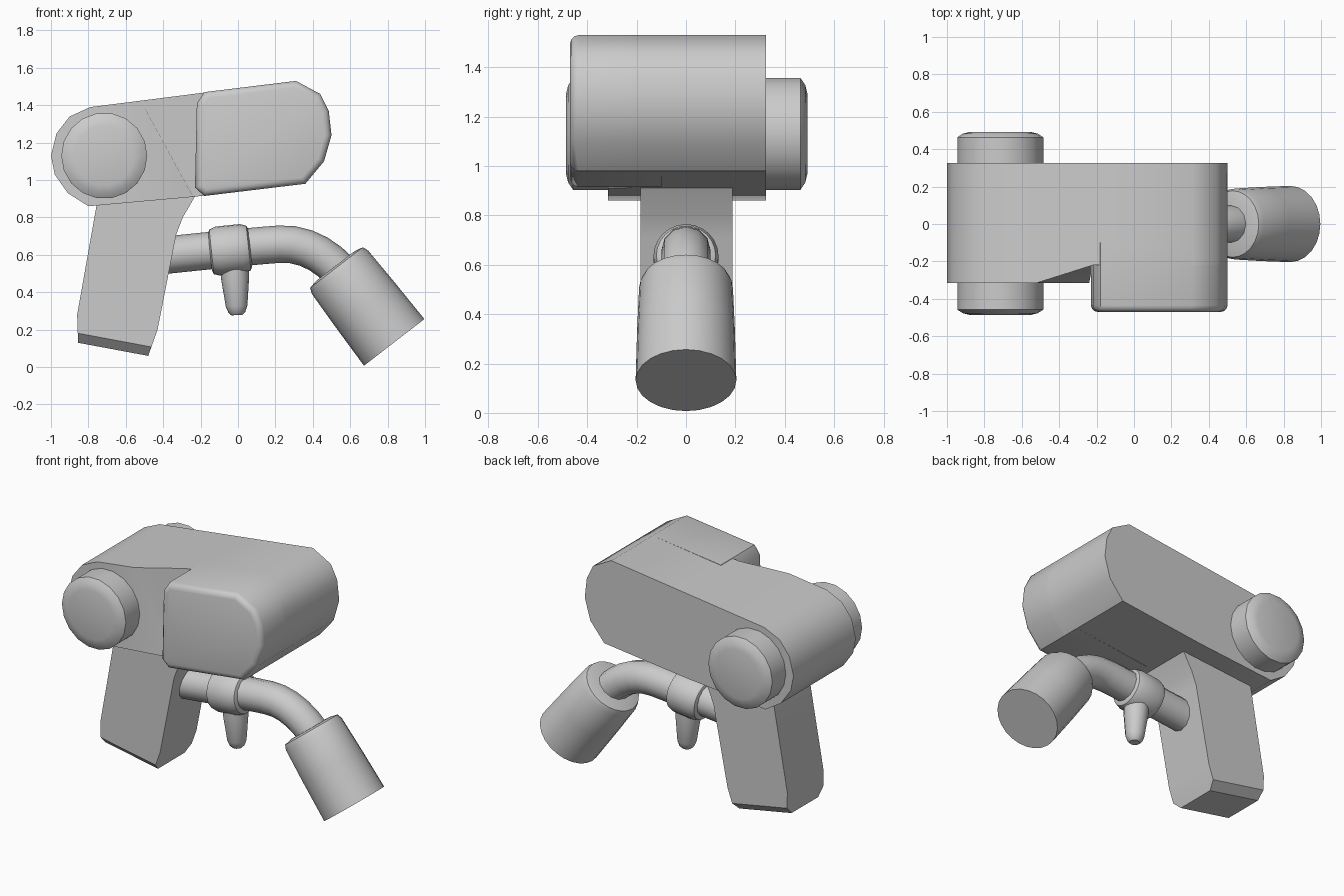
import bpy, bmesh, math
from mathutils import Vector

if "Cube" in bpy.data.objects:
    bpy.data.objects.remove(bpy.data.objects["Cube"])

grey = bpy.data.materials.new("plain grey")
grey.use_nodes = True
grey.diffuse_color = (0.6, 0.6, 0.6, 1)
grey.node_tree.nodes["Principled BSDF"].inputs["Base Color"].default_value = (0.6, 0.6, 0.6, 1)


def finish(name, bm, angle=40):
    bmesh.ops.recalc_face_normals(bm, faces=bm.faces[:])
    mesh = bpy.data.meshes.new(name)
    bm.to_mesh(mesh)
    bm.free()
    mesh.materials.append(grey)
    obj = bpy.data.objects.new(name, mesh)
    bpy.context.collection.objects.link(obj)
    bpy.ops.object.select_all(action='DESELECT')
    obj.select_set(True)
    bpy.context.view_layer.objects.active = obj
    bpy.ops.object.shade_smooth_by_angle(angle=math.radians(angle))
    return obj


def prism(profile, y0, y1):
    """Side profile (x, z) extruded along y."""
    bm = bmesh.new()
    face = bm.faces.new([bm.verts.new((x, y0, z)) for x, z in profile])
    new = bmesh.ops.extrude_face_region(bm, geom=[face])["geom"]
    verts = [v for v in new if isinstance(v, bmesh.types.BMVert)]
    bmesh.ops.translate(bm, verts=verts, vec=(0, y1 - y0, 0))
    return bm


def bevel(bm, test, width, segments=1):
    edges = [e for e in bm.edges if test(*(v.co for v in e.verts))]
    bmesh.ops.bevel(bm, geom=edges, offset=width, segments=segments,
                    profile=0.5, affect='EDGES')


def turned(name, start, end, rings, sides=24):
    """Closed solid from (fraction along axis, radius) rings."""
    start, axis = Vector(start), Vector(end) - Vector(start)
    side = axis.cross(Vector((0, 1, 0)))
    if side.length < 1e-4:
        side = Vector((1, 0, 0))
    side.normalize()
    up = axis.normalized().cross(side)
    bm = bmesh.new()
    loops = []
    for t, r in rings:
        angles = [math.tau * i / sides for i in range(sides)]
        loops.append([bm.verts.new(start + axis * t + r * (side * math.cos(a) + up * math.sin(a)))
                      for a in angles])
    for a, b in zip(loops, loops[1:]):
        for i in range(sides):
            j = (i + 1) % sides
            bm.faces.new((a[i], a[j], b[j], b[i]))
    bm.faces.new(loops[0])
    bm.faces.new(loops[-1])
    return finish(name, bm)


# Rounded nose shared by the main body and the front housing
nose = [(0.31, 1.53), (0.44, 1.46), (0.485, 1.37), (0.5, 1.24), (0.46, 1.1), (0.36, 0.98)]

# Main body, its front side tapering inward behind the housing
tail = [(-0.24, 0.91), (-0.8, 0.86), (-0.91, 0.93), (-0.98, 1.03),
        (-1.0, 1.13), (-0.97, 1.25), (-0.9, 1.34), (-0.79, 1.39)]
bm = prism(nose + tail, -0.315, 0.325)
for x in (-0.52, -0.22):
    bmesh.ops.bisect_plane(bm, geom=bm.verts[:] + bm.edges[:] + bm.faces[:],
                           plane_co=(x, 0, 0), plane_no=(1, 0, 0))
for v in bm.verts:
    if v.co.y < 0 and v.co.x > -0.23:
        v.co.y = -0.22
finish("main_body", bm)

# Front housing with a rounded outer rim
bm = prism(nose + [(-0.18, 0.915), (-0.23, 0.96), (-0.22, 1.41), (-0.18, 1.47)], -0.47, -0.1)
bevel(bm, lambda a, b: a.y < -0.46 and b.y < -0.46, 0.035, 3)
finish("front_housing", bm)

# Pivot caps on both sides
for name, y in (("front_pivot_cap", -0.487), ("back_pivot_cap", 0.493)):
    turned(name, (-0.715, 0, 1.13), (-0.715, y, 1.13),
           [(0, 0.23), (0.94, 0.23), (0.98, 0.2), (1, 0.16)], 18)

# Grip, chamfered at the foot
bm = prism([(-0.75, 0.9), (-0.86, 0.28), (-0.855, 0.13), (-0.48, 0.06),
            (-0.43, 0.2), (-0.33, 0.71), (-0.295, 0.8), (-0.22, 0.93)], -0.185, 0.188)
bevel(bm, lambda a, b: max(a.z, b.z) < 0.15 and abs(a.y - b.y) < 0.01, 0.05)
finish("grip", bm, 25)

# Bent pipe
curve = bpy.data.curves.new("bent_pipe", 'CURVE')
curve.dimensions = '3D'
curve.bevel_depth = 0.1
curve.bevel_resolution = 4
curve.resolution_u = 6
spline = curve.splines.new('BEZIER')
path = [((-0.42, 0.595), (0.1, 0.01)), ((0.22, 0.657), (0.15, 0.01)), ((0.6, 0.45), (0.1, -0.13))]
spline.bezier_points.add(len(path) - 1)
for point, ((x, z), (dx, dz)) in zip(spline.bezier_points, path):
    point.co = (x, 0, z)
    point.handle_left = (x - dx, 0, z - dz)
    point.handle_right = (x + dx, 0, z + dz)
pipe = bpy.data.objects.new("bent_pipe", curve)
bpy.context.collection.objects.link(pipe)
curve.materials.append(grey)

# Collar around the pipe and the peg under it
turned("pipe_collar", (-0.15, 0, 0.615), (0.065, 0, 0.638),
       [(0, 0.1), (0.04, 0.12), (0.2, 0.132), (0.8, 0.132), (0.96, 0.12), (1, 0.1)])
turned("collar_peg", (-0.02, 0, 0.56), (-0.005, 0, 0.278),
       [(0, 0.077), (0.3, 0.075), (0.83, 0.058), (0.95, 0.045), (1, 0.03)], 16)

# Nozzle at the end of the pipe
turned("nozzle", (0.52, 0, 0.54), (0.835, 0, 0.132),
       [(0, 0.13), (0.02, 0.178), (0.08, 0.19), (0.5, 0.198), (1, 0.204)])
